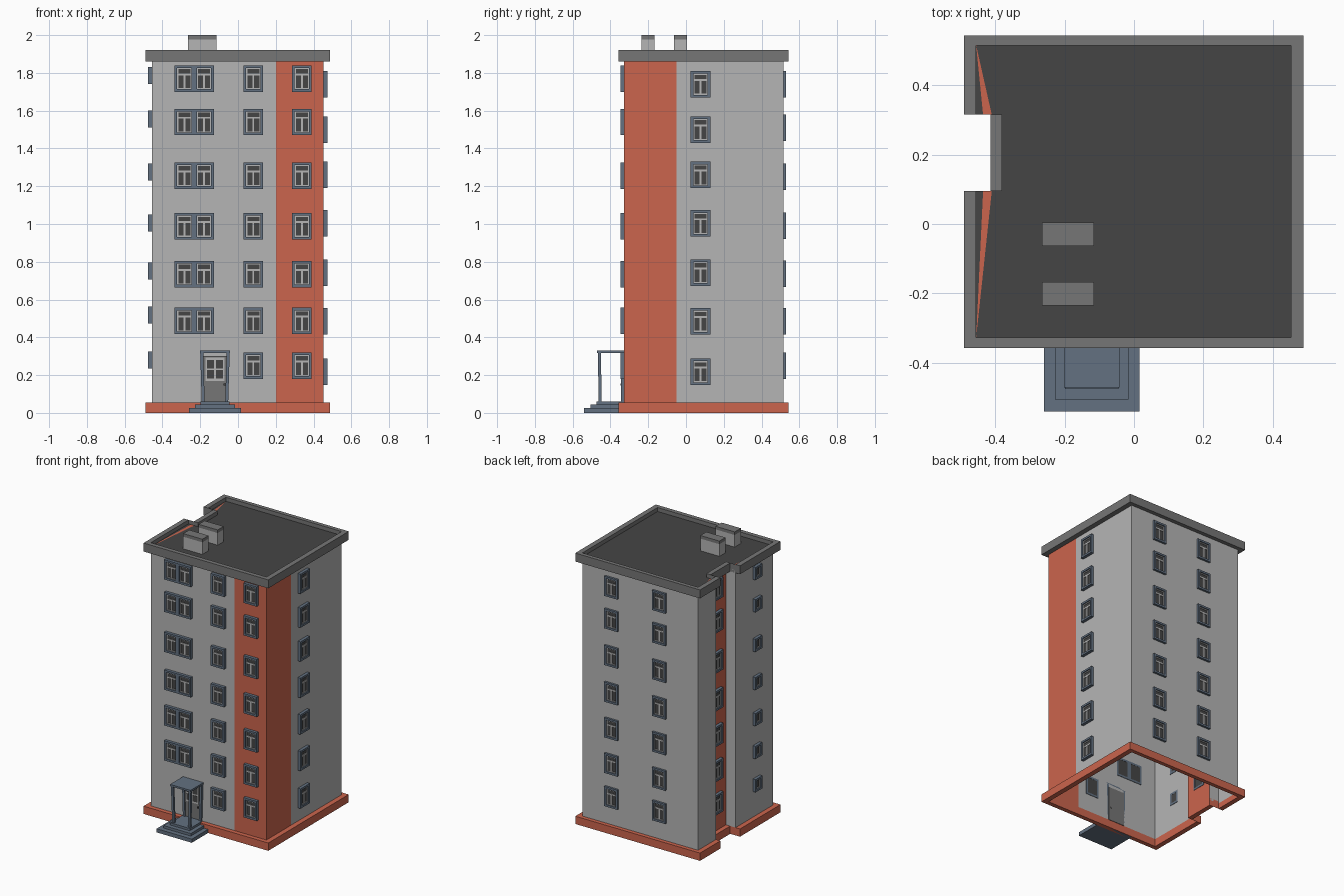
import bpy, bmesh
from math import radians
from mathutils import Vector

if "Cube" in bpy.data.objects:
    bpy.data.objects.remove(bpy.data.objects["Cube"])


def mat(name, r, g, b):
    m = bpy.data.materials.new(name)
    m.diffuse_color = (r, g, b, 1)
    m.use_nodes = True
    m.node_tree.nodes["Principled BSDF"].inputs["Base Color"].default_value = m.diffuse_color
    return m


WALL = mat("wall_grey", .46, .46, .46)
ORANGE = mat("orange", .60, .13, .075)
TRIM = mat("trim_grey", .18, .18, .18)
ROOF = mat("roof_dark", .06, .06, .06)
BLUE = mat("slate_blue", .125, .165, .22)
GLASS = mat("glass_dark", .06, .06, .06)
MATS = [WALL, ORANGE, TRIM, ROOF, BLUE, GLASS]


def finish(name, bm):
    me = bpy.data.meshes.new(name)
    bm.to_mesh(me)
    bm.free()
    for m in MATS:
        me.materials.append(m)
    return me


def place(name, me, loc=(0, 0, 0), rot=0):
    ob = bpy.data.objects.new(name, me)
    ob.location = loc
    ob.rotation_euler.z = radians(rot)
    bpy.context.collection.objects.link(ob)
    return ob


def face(bm, pts, m):
    f = bm.faces.new([bm.verts.new(p) for p in pts])
    f.material_index = MATS.index(m)


def box(bm, x0, x1, y0, y1, z0, z1, m):
    r = bmesh.ops.create_cube(bm, size=1)
    for v in r["verts"]:
        v.co = Vector(((x0 + x1) / 2 + v.co.x * (x1 - x0),
                       (y0 + y1) / 2 + v.co.y * (y1 - y0),
                       (z0 + z1) / 2 + v.co.z * (z1 - z0)))
        for f in v.link_faces:
            f.material_index = MATS.index(m)


def border(bm, w, h, t, y0, y1, m):
    # rectangular frame of bar width t, centred on the origin
    for s in (-1, 1):
        a, b = sorted((s * w / 2, s * (w / 2 - t)))
        box(bm, a, b, y0, y1, -h / 2, h / 2, m)
        a, b = sorted((s * h / 2, s * (h / 2 - t)))
        box(bm, -w / 2 + t, w / 2 - t, y0, y1, a, b, m)


# Walls: open sheet with orange corner and orange recess
X0, X1, Y0, Y1, XN, NA, NB = -.455, .452, -.327, .515, -.38, .095, .315
outline = [(X0, Y0), (.20, Y0), (X1, Y0), (X1, -.05), (X1, Y1), (X0, Y1),
           (X0, NB), (XN, NB), (XN, NA), (X0, NA)]
bm = bmesh.new()
for i, a in enumerate(outline):
    b = outline[(i + 1) % len(outline)]
    face(bm, [(*a, .04), (*b, .04), (*b, 1.88), (*a, 1.88)],
         ORANGE if i in (1, 2, 7) else WALL)
place("walls", finish("walls", bm))

# Plinth and cornice rings
inner = [p for i, p in enumerate(outline) if i not in (1, 3)]
outer = [(-.49, -.358), (.488, -.358), (.488, .543), (-.49, .543),
         (-.49, NB), (-.413, NB), (-.413, NA), (-.49, NA)]


def ring(name, z0, z1, m):
    bm = bmesh.new()
    for i in range(8):
        a, b, c, d = outer[i], outer[(i + 1) % 8], inner[(i + 1) % 8], inner[i]
        face(bm, [(*a, z0), (*b, z0), (*b, z1), (*a, z1)], m)
        face(bm, [(*c, z0), (*d, z0), (*d, z1), (*c, z1)], m)
        if i not in (4, 6):
            face(bm, [(*a, z1), (*b, z1), (*c, z1), (*d, z1)], m)
            face(bm, [(*d, z0), (*c, z0), (*b, z0), (*a, z0)], m)
    place(name, finish(name, bm))


ring("plinth", 0, .055, ORANGE)
ring("cornice", 1.86, 1.92, TRIM)

# Roof deck with the narrow orange wedges beside the recess
bm = bmesh.new()
ZR = 1.892
face(bm, [(X0, Y0, ZR), (X1, Y0, ZR), (X1, Y1, ZR), (X0, Y1, ZR),
          (-.41, NB, ZR), (-.41, NA, ZR)], ROOF)
for yc, yn in ((Y0, NA), (Y1, NB)):
    for xa, xb, m in ((-.41, -.435, ORANGE), (-.435, X0, ROOF)):
        pts = [(X0, yc, ZR), (xa, yn, ZR), (xb, yn, ZR)]
        face(bm, pts if yc < 0 else pts[::-1], m)
place("roof_deck", finish("roof_deck", bm))

# Chimneys
for i, (a, b) in enumerate(((-.235, -.167), (-.063, .004))):
    bm = bmesh.new()
    box(bm, -.265, -.115, a, b, 1.88, 1.978, WALL)
    box(bm, -.265, -.115, a, b, 1.978, 2.0, TRIM)
    place(f"chimney_{i}", finish(f"chimney_{i}", bm))


# Window meshes: blue surround, pale sash bars, dark glass
def window_mesh(name, w, h, small=False):
    bm = bmesh.new()
    t = .014
    border(bm, w, h, t, -.021, .003, BLUE)
    iw, ih = w - 2 * t, h - 2 * t
    box(bm, -iw / 2, iw / 2, -.009, .002, -ih / 2, ih / 2, GLASS)
    border(bm, iw, ih, .006, -.013, -.008, WALL)
    if not small:
        zt = ih * .2
        box(bm, -iw / 2, iw / 2, -.013, -.008, zt - .005, zt + .005, WALL)
        box(bm, -.005, .005, -.013, -.008, -ih / 2, zt, WALL)
    return finish(name, bm)


BIG = window_mesh("window", .104, .14)
SMALL = window_mesh("small_window", .075, .09, True)

front_z = [1.77, 1.54, 1.256, .988, .735, .487, .25]
right_z = [1.74, 1.50, 1.26, 1.003, .743, .485, .218]
back_z = [1.74, 1.51, 1.25, .99, .737, .485, .25]
left_z = [1.785, 1.557, 1.276, 1.005, .75, .517, .281]
for i in range(7):
    for x in (-.284, -.18, .081, .338):
        if x > 0 or i < 6:
            place("front_window", BIG, (x, Y0, front_z[i]))
    place("right_window", BIG, (X1, .077, right_z[i]), 90)
    for x in (.22, -.155):
        place("back_window", BIG, (x, Y1 - .006, back_z[i]), 180)
    place("left_window", SMALL, (X0, -.137, left_z[i]), -90)
    place("recess_window", BIG, (XN, .205, front_z[i]), -90)

# Entrance door with four-pane light
bm = bmesh.new()
DX = -.122
box(bm, DX - .065, DX + .065, Y0 - .008, Y0 + .003, .055, .30, TRIM)
box(bm, DX - .05, DX + .05, Y0 - .011, Y0, .17, .292, WALL)
for sx in (-1, 1):
    for z in (.204, .258):
        box(bm, DX + sx * .024 - .019, DX + sx * .024 + .019,
            Y0 - .013, Y0, z - .022, z + .022, GLASS)
box(bm, DX + .045, DX + .055, Y0 - .02, Y0 + .005, .145, .155, GLASS)
place("entrance_door", finish("entrance_door", bm))

# Entrance steps
bm = bmesh.new()
for hw, y, z0, z1 in ((.138, -.54, 0, .026), (.106, -.506, .026, .044),
                      (.077, -.475, .044, .06)):
    box(bm, DX - hw, DX + hw, y, Y0 - .005, z0, z1, BLUE)
place("entrance_steps", finish("entrance_steps", bm))

# Canopy slab with leaning posts
bm = bmesh.new()
box(bm, DX - .08, DX + .08, -.472, Y0, .317, .33, BLUE)
for y in (-.458, Y0 - .008):
    for s in (-1, 1):
        n = len(bm.verts)
        box(bm, DX + s * .07 - .008, DX + s * .07 + .008, y - .008, y + .008,
            .055, .32, BLUE)
        bm.verts.ensure_lookup_table()
        for v in bm.verts[n:]:
            if v.co.z < .1:
                v.co.x -= s * .008
                v.co.y += .003 if y < -.4 else 0
place("canopy", finish("canopy", bm))
